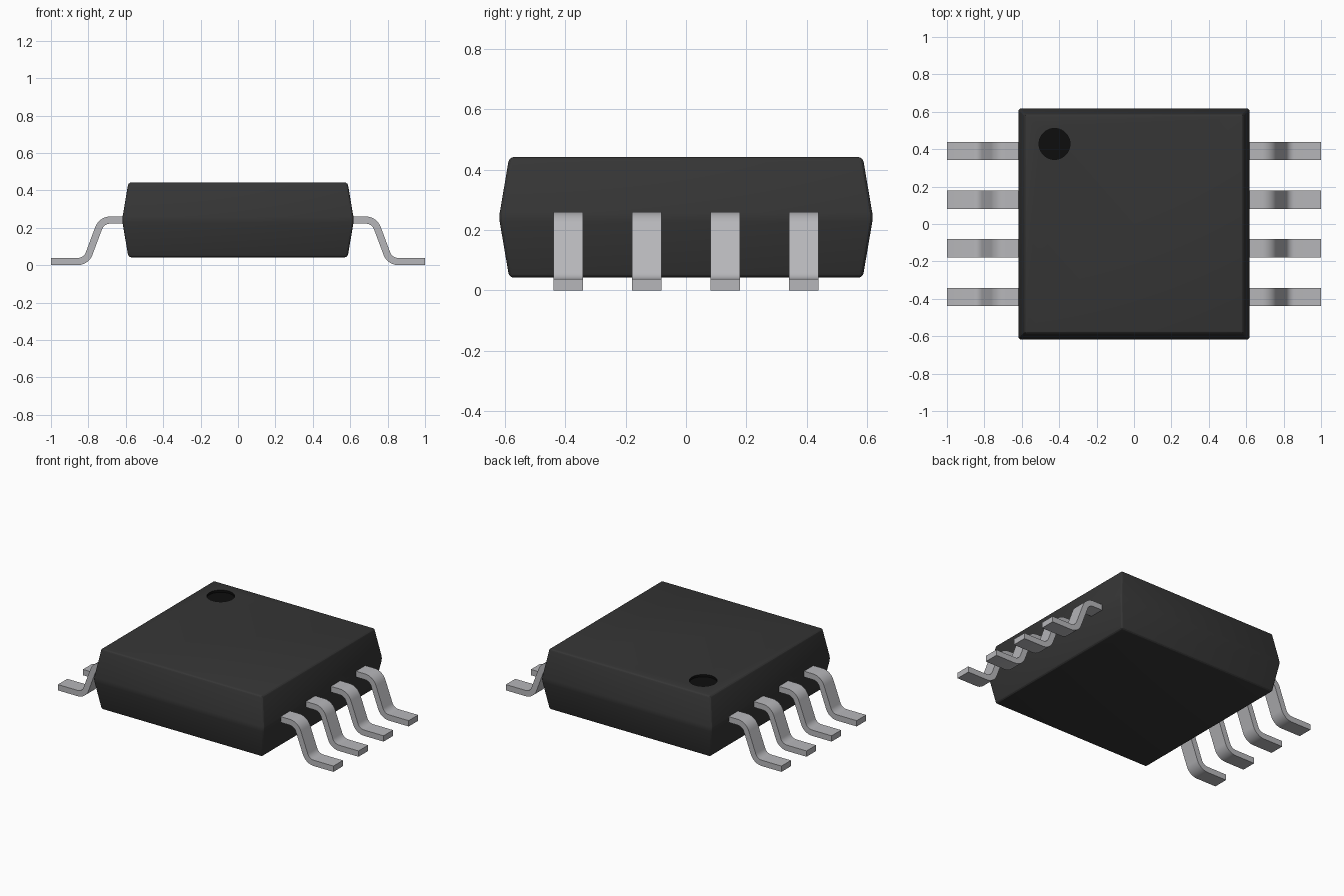
import bpy, bmesh, math
from mathutils import Vector

if "Cube" in bpy.data.objects:
    bpy.data.objects.remove(bpy.data.objects["Cube"])


def material(name, rgb):
    m = bpy.data.materials.new(name)
    m.diffuse_color = (*rgb, 1)
    m.use_nodes = True
    m.node_tree.nodes["Principled BSDF"].inputs["Base Color"].default_value = m.diffuse_color
    return m


BLACK = material("black plastic", (0.036, 0.036, 0.036))
METAL = material("tinned metal", (0.47, 0.47, 0.49))
MARK = material("pin mark black", (0.004, 0.004, 0.004))


def add_object(name, bm, mat, angle=None):
    bmesh.ops.recalc_face_normals(bm, faces=bm.faces[:])
    mesh = bpy.data.meshes.new(name)
    bm.to_mesh(mesh)
    bm.free()
    mesh.materials.append(mat)
    obj = bpy.data.objects.new(name, mesh)
    bpy.context.collection.objects.link(obj)
    if angle:
        bpy.ops.object.select_all(action='DESELECT')
        obj.select_set(True)
        bpy.context.view_layer.objects.active = obj
        bpy.ops.object.shade_smooth_by_angle(angle=math.radians(angle))
    return obj


# Body: three stacked squares, widest at the parting line, edges rounded
bm = bmesh.new()
rings = []
for half, z in ((0.586, 0.042), (0.62, 0.242), (0.586, 0.442)):
    rings.append([bm.verts.new((sx * half, sy * half, z))
                  for sx, sy in ((-1, -1), (1, -1), (1, 1), (-1, 1))])
for low, high in zip(rings, rings[1:]):
    for i in range(4):
        j = (i + 1) % 4
        bm.faces.new((low[i], low[j], high[j], high[i]))
bm.faces.new(rings[0])
bm.faces.new(rings[-1])
bmesh.ops.bevel(bm, geom=bm.edges[:], offset=0.015, segments=3,
                profile=0.5, affect='EDGES')
body = add_object("body", bm, BLACK, 20)

# Pin one mark: shallow round recess in the top
bm = bmesh.new()
bmesh.ops.create_cone(bm, cap_ends=True, segments=48,
                      radius1=0.083, radius2=0.083, depth=0.1)
bmesh.ops.translate(bm, verts=bm.verts[:], vec=(-0.425, 0.428, 0.427 + 0.05))
cutter = add_object("pin_mark_cutter", bm, MARK)
cutter.hide_render = True
cutter.hide_viewport = True
cutter.display_type = 'WIRE'
cut = body.modifiers.new("pin mark recess", 'BOOLEAN')
cut.object = cutter
cut.operation = 'DIFFERENCE'
cut.solver = 'EXACT'
cut.material_mode = 'TRANSFER'

# Gull-wing leads: a centre line with rounded corners, thickened and extruded
PATH = [Vector(p) for p in ((0.55, 0.241), (0.729, 0.241), (0.812, 0.019), (1.0, 0.019))]
THICK, WIDTH, RADIUS, STEPS = 0.038, 0.098, 0.066, 8


def lead_outline():
    upper, lower = [], []

    def station(p, direction):
        n = Vector((-direction.y, direction.x)) * THICK / 2
        upper.append(p + n)
        lower.append(p - n)

    station(PATH[0], Vector((1, 0)))
    for a, b, c in zip(PATH, PATH[1:], PATH[2:]):
        d1, d2 = (b - a).normalized(), (c - b).normalized()
        turn = math.atan2(d1.x * d2.y - d1.y * d2.x, d1.dot(d2))
        side = math.copysign(1, turn)
        start = b - d1 * RADIUS * math.tan(abs(turn) / 2)
        centre = start + Vector((-d1.y, d1.x)) * RADIUS * side
        heading = math.atan2(d1.y, d1.x)
        for i in range(STEPS + 1):
            t = heading + turn * i / STEPS
            d = Vector((math.cos(t), math.sin(t)))
            station(centre - Vector((-d.y, d.x)) * RADIUS * side, d)
    station(PATH[-1], Vector((1, 0)))
    return upper, lower


def add_lead(name, side, y):
    upper, lower = lead_outline()
    bm = bmesh.new()
    stations = []
    for u, l in zip(upper, lower):
        stations.append([bm.verts.new((side * p.x, y + w * WIDTH / 2, p.y))
                         for p, w in ((u, -1), (u, 1), (l, 1), (l, -1))])
    for a, b in zip(stations, stations[1:]):
        for i in range(4):
            j = (i + 1) % 4
            bm.faces.new((a[i], a[j], b[j], b[i]))
    bm.faces.new(stations[0])
    bm.faces.new(stations[-1])
    add_object(name, bm, METAL, 30)


for side, label in ((-1, "left"), (1, "right")):
    for i in range(4):
        add_lead(f"lead_{label}_{i + 1}", side, (i - 1.5) * 0.26)
